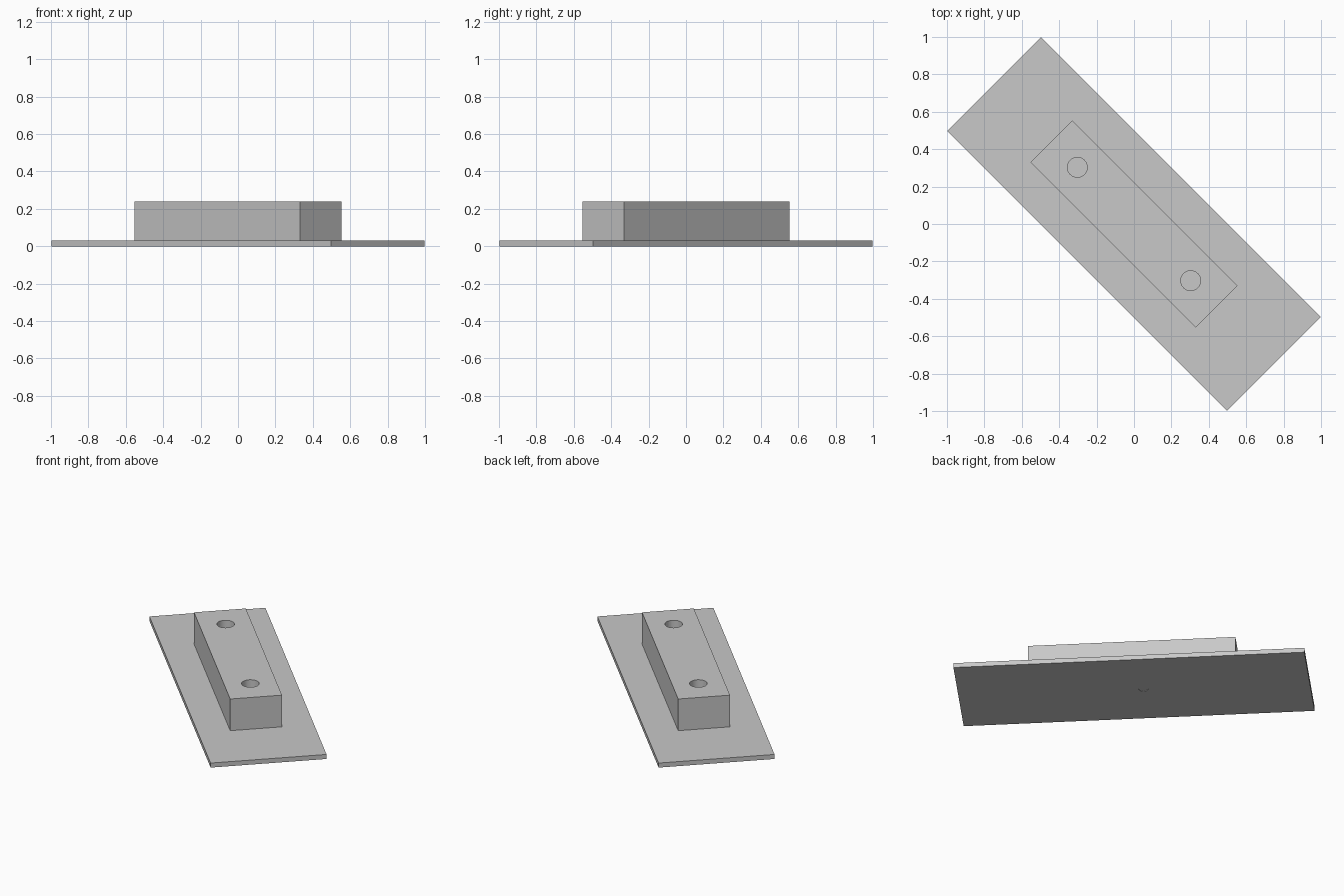
import bpy
from math import pi, radians

default = bpy.data.objects.get("Cube")
if default:
    bpy.data.objects.remove(default, do_unlink=True)

# One plain grey for everything
grey = bpy.data.materials.new("plain_grey")
grey.use_nodes = True
colour = (0.58, 0.58, 0.58, 1)
grey.diffuse_color = colour
grey.node_tree.nodes["Principled BSDF"].inputs["Base Color"].default_value = colour

TURN = -pi / 4          # the long axis runs diagonally
PLATE_TOP, BLOCK_TOP = 0.03, 0.24


def box(name, length, width, bottom, top):
    bpy.ops.mesh.primitive_cube_add(size=1, location=(0, 0, (bottom + top) / 2))
    obj = bpy.context.object
    obj.name = name
    obj.scale = (length, width, top - bottom)
    obj.rotation_euler.z = TURN
    bpy.ops.object.transform_apply(location=True, rotation=True, scale=True)
    obj.data.materials.append(grey)
    return obj


def drill(obj, x, y, radius, bottom, top):
    bpy.ops.mesh.primitive_cylinder_add(
        vertices=48, radius=radius, depth=top - bottom,
        location=(x, y, (bottom + top) / 2))
    cutter = bpy.context.object
    cutter.name = "hole_cutter"
    cutter.hide_render = True
    cutter.data.materials.append(grey)
    mod = obj.modifiers.new("hole", "BOOLEAN")
    mod.operation = "DIFFERENCE"
    mod.solver = "EXACT"
    mod.object = cutter
    bpy.ops.object.select_all(action="DESELECT")
    obj.select_set(True)
    bpy.context.view_layer.objects.active = obj
    bpy.ops.object.modifier_apply(modifier=mod.name)
    bpy.data.objects.remove(cutter, do_unlink=True)
    bpy.ops.object.shade_smooth_by_angle(angle=radians(30))


# Base plate with a tiny shallow dimple underneath
plate = box("base_plate", 2.115, 0.707, 0, PLATE_TOP)
drill(plate, -0.04, 0.04, 0.03, -0.05, 0.003)

# Raised block with two round holes down to the plate
block = box("raised_block", 1.25, 0.316, PLATE_TOP, BLOCK_TOP)
for side in (-1, 1):
    drill(block, side * 0.303, -side * 0.303, 0.053, PLATE_TOP - 0.1, BLOCK_TOP + 0.1)
